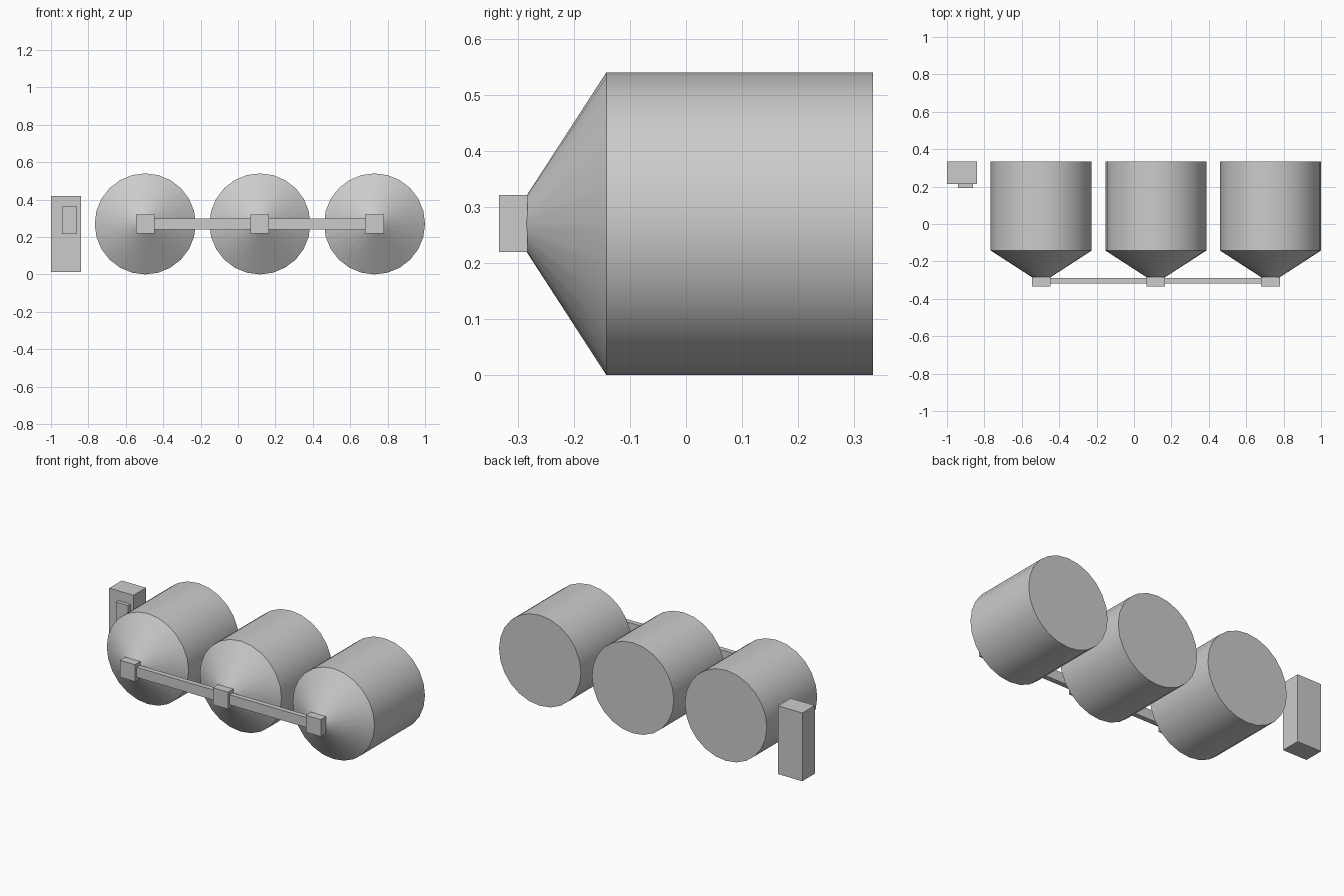
import bpy, bmesh, math

if "Cube" in bpy.data.objects:
    bpy.data.objects.remove(bpy.data.objects["Cube"])

SIDES = 24
TANK_X = (-0.496, 0.117, 0.73)
TANK_Z = 0.27


def box(name, lo, hi):
    bm = bmesh.new()
    bmesh.ops.create_cube(bm, size=1)
    for v in bm.verts:
        v.co = [(a + b) / 2 + c * (b - a) for a, b, c in zip(lo, hi, v.co)]
    mesh = bpy.data.meshes.new(name)
    bm.to_mesh(mesh)
    bm.free()
    obj = bpy.data.objects.new(name, mesh)
    bpy.context.collection.objects.link(obj)
    return obj


def lathe_y(name, x, z, profile):
    """Closed solid turned about the y direction from (radius, y) rings."""
    bm = bmesh.new()
    rings = []
    for r, y in profile:
        angles = [2 * math.pi * i / SIDES for i in range(SIDES)]
        rings.append([bm.verts.new((x + r * math.sin(a), y, z + r * math.cos(a)))
                      for a in angles])
    for a, b in zip(rings, rings[1:]):
        for i in range(SIDES):
            j = (i + 1) % SIDES
            bm.faces.new((a[i], a[j], b[j], b[i]))
    bm.faces.new(rings[0])
    bm.faces.new(rings[-1])
    bmesh.ops.recalc_face_normals(bm, faces=bm.faces[:])
    mesh = bpy.data.meshes.new(name)
    bm.to_mesh(mesh)
    bm.free()
    obj = bpy.data.objects.new(name, mesh)
    bpy.context.collection.objects.link(obj)
    bpy.ops.object.select_all(action='DESELECT')
    obj.select_set(True)
    bpy.context.view_layer.objects.active = obj
    bpy.ops.object.shade_smooth_by_angle(angle=math.radians(30))
    return obj


# Three tanks with conical outlets and square valve blocks
for n, x in enumerate(TANK_X, 1):
    lathe_y(f"tank_{n}", x, TANK_Z, [(0.27, 0.333), (0.27, -0.142)])
    lathe_y(f"tank_cone_{n}", x, TANK_Z, [(0.27, -0.142), (0.049, -0.285)])
    box(f"valve_block_{n}", (x - 0.05, -0.333, 0.22), (x + 0.05, -0.283, 0.321))

# Pipe lengths linking neighbouring valve blocks
for n, (a, b) in enumerate(zip(TANK_X, TANK_X[1:]), 1):
    box(f"link_pipe_{n}", (a + 0.045, -0.318, 0.24), (b - 0.045, -0.288, 0.3))

# Control cabinet with raised front panel
box("control_cabinet", (-1.0, 0.215, 0.013), (-0.84, 0.333, 0.42))
box("cabinet_panel", (-0.94, 0.193, 0.217), (-0.86, 0.22, 0.362))
